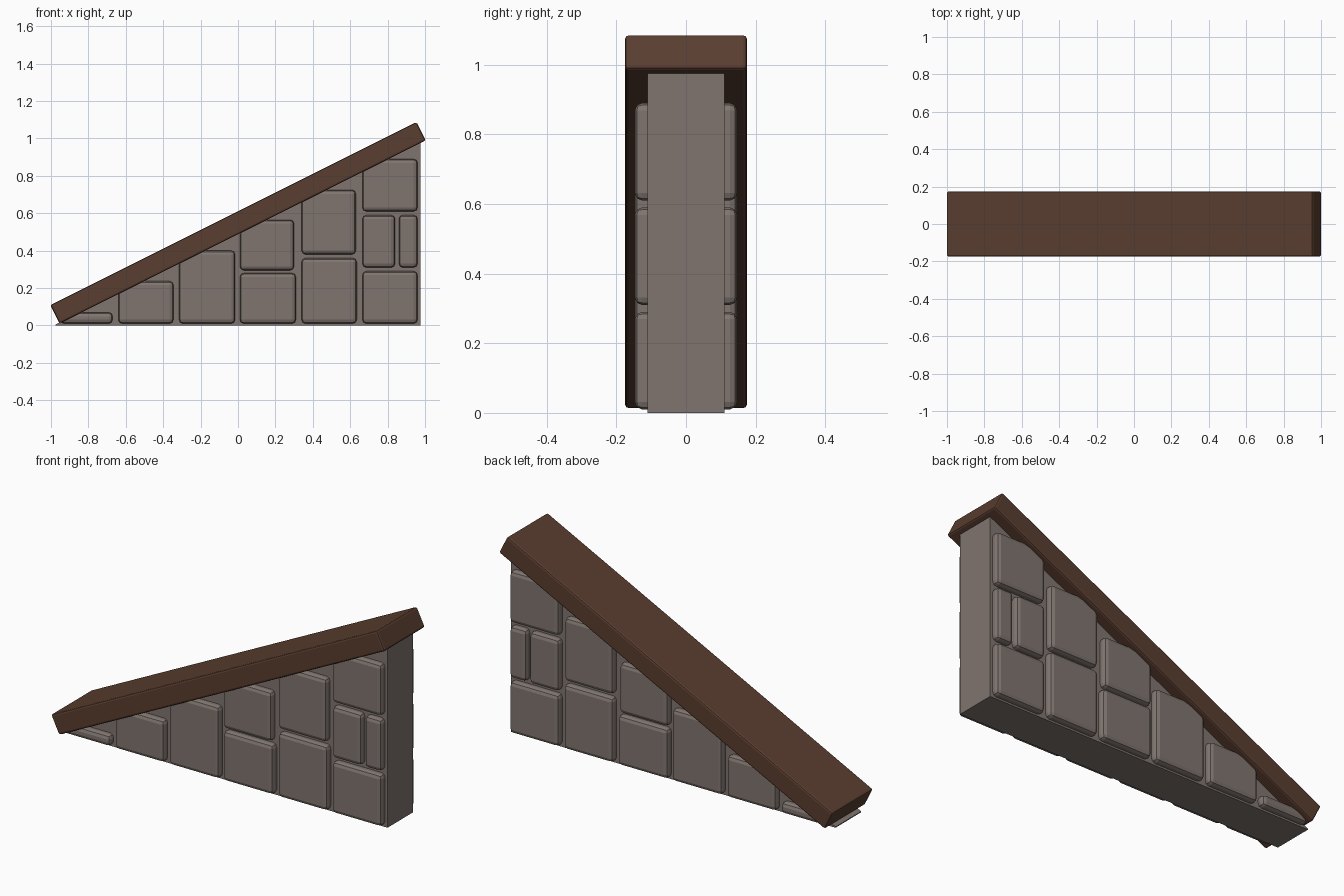
import bpy
import math

cube = bpy.data.objects.get("Cube")
if cube:
    bpy.data.objects.remove(cube, do_unlink=True)


def make_material(name, rgb):
    mat = bpy.data.materials.new(name)
    mat.use_nodes = True
    mat.diffuse_color = (*rgb, 1)
    mat.node_tree.nodes["Principled BSDF"].inputs["Base Color"].default_value = (*rgb, 1)
    return mat


def extrude_profile(name, profile, y0, y1, mat):
    """Solid made from an x-z outline (counter-clockwise from the front) between two y values."""
    n = len(profile)
    verts = [(x, y, z) for y in (y0, y1) for x, z in profile]
    faces = [tuple(range(n)), tuple(reversed(range(n, 2 * n)))]
    for i in range(n):
        j = (i + 1) % n
        faces.append((i, i + n, j + n, j))
    mesh = bpy.data.meshes.new(name)
    mesh.from_pydata(verts, [], faces)
    mesh.materials.append(mat)
    obj = bpy.data.objects.new(name, mesh)
    bpy.context.collection.objects.link(obj)
    return obj


def add_bevel(obj, width, segments):
    mod = obj.modifiers.new("Rounded edges", "BEVEL")
    mod.width = width
    mod.segments = segments
    mod.limit_method = "ANGLE"


stone = make_material("grey_brown_stone", (0.215, 0.178, 0.160))
wood = make_material("dark_brown_wood", (0.100, 0.047, 0.029))

# Triangular wall core
extrude_profile("wall_core", [(-0.975, 0), (0.975, 0), (0.975, 0.98), (-0.975, 0.005)],
                -0.11, 0.11, stone)

# Raised stones, the same on both faces: left, right, bottom, top
stones = [
    (-0.95, -0.67, 0.01, 0.07),
    (-0.64, -0.345, 0.01, 0.237),
    (-0.315, -0.015, 0.01, 0.40),
    (0.01, 0.31, 0.01, 0.28), (0.01, 0.30, 0.295, 0.565),
    (0.34, 0.635, 0.01, 0.36), (0.34, 0.63, 0.38, 0.725),
    (0.665, 0.96, 0.01, 0.29),
    (0.665, 0.84, 0.31, 0.59), (0.86, 0.96, 0.31, 0.59),
    (0.665, 0.96, 0.61, 0.89),
]
for i, (x0, x1, z0, z1) in enumerate(stones, 1):
    block = extrude_profile(f"wall_stone_{i}", [(x0, z0), (x1, z0), (x1, z1), (x0, z1)],
                            -0.147, -0.075, stone)
    add_bevel(block, 0.021, 2)
    mirror = block.modifiers.new("Back face", "MIRROR")
    mirror.use_axis = (False, True, False)

# Sloping timber cap
half_l, half_t = 1.094, 0.055
cap = extrude_profile("timber_cap", [(-half_l, -half_t), (half_l, -half_t),
                                     (half_l, half_t), (-half_l, half_t)],
                      -0.175, 0.175, wood)
cap.location = (0, 0, 0.549)
cap.rotation_euler = (0, -math.atan(0.5), 0)
add_bevel(cap, 0.01, 2)
